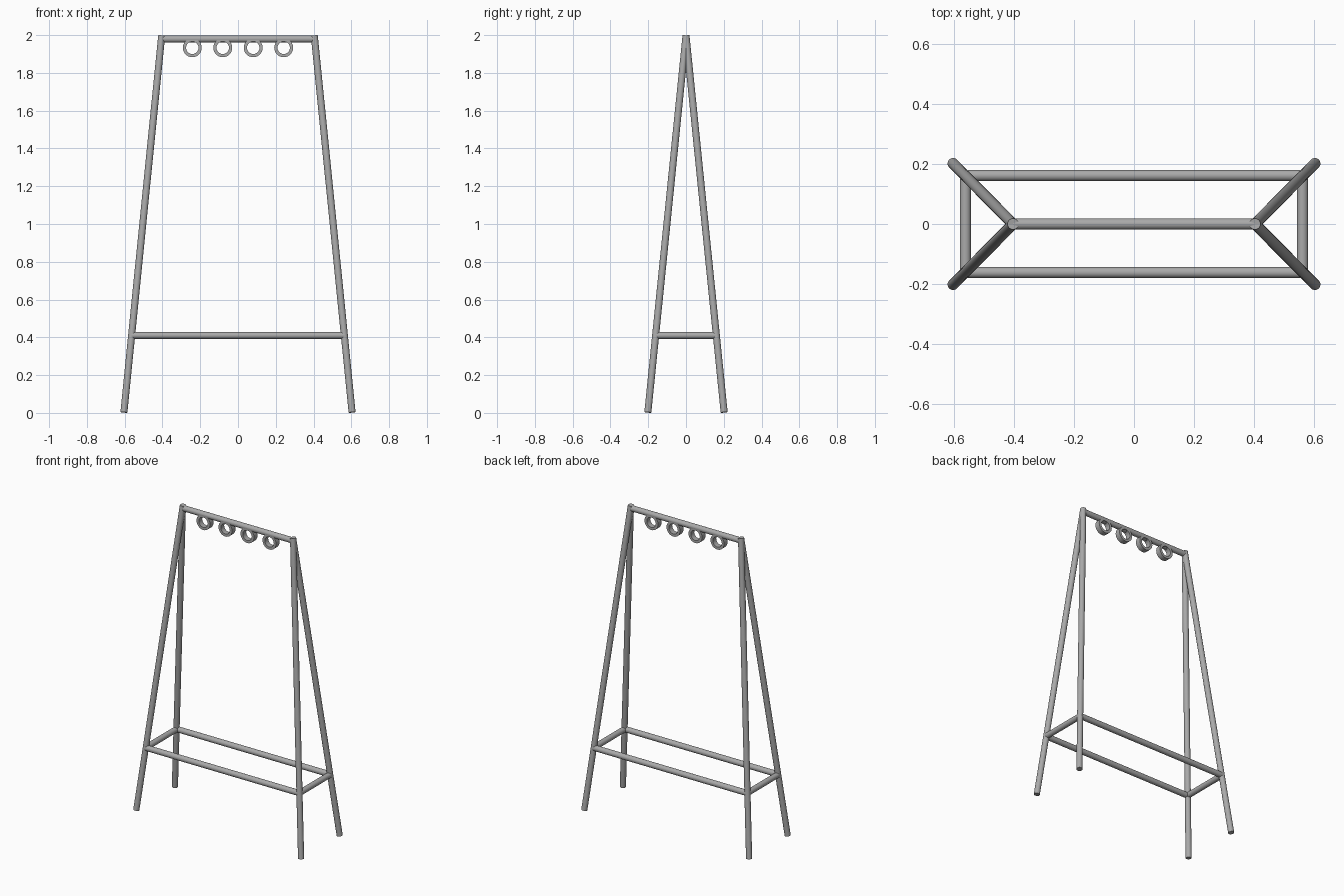
import bpy, bmesh, math
from mathutils import Vector

if "Cube" in bpy.data.objects:
    bpy.data.objects.remove(bpy.data.objects["Cube"], do_unlink=True)

steel = bpy.data.materials.new("grey_steel")
steel.use_nodes = True
GREY = (0.4, 0.4, 0.4, 1)
steel.diffuse_color = GREY
steel.node_tree.nodes["Principled BSDF"].inputs["Base Color"].default_value = GREY

R = 0.0185  # tube radius


def finish(obj, name):
    obj.name = name
    obj.data.materials.append(steel)
    bpy.ops.object.shade_smooth_by_angle(angle=math.radians(40))


def tube(name, a, b):
    a, b = Vector(a), Vector(b)
    d = b - a
    bpy.ops.mesh.primitive_cylinder_add(
        vertices=32, radius=R, depth=d.length, location=(a + b) / 2,
        rotation=d.to_track_quat('Z', 'Y').to_euler())
    finish(bpy.context.object, name)


def ring(name, x, z, outer, inner, depth):
    # square-section profile spun about the y axis
    bm = bmesh.new()
    h = depth / 2
    pts = [(outer, -h), (outer, h), (inner, h), (inner, -h)]
    vs = [bm.verts.new((r, y, 0)) for r, y in pts]
    es = [bm.edges.new((vs[i], vs[(i + 1) % 4])) for i in range(4)]
    bmesh.ops.spin(bm, geom=vs + es, cent=(0, 0, 0), axis=(0, 1, 0),
                   angle=math.tau, steps=32, use_merge=True)
    bmesh.ops.remove_doubles(bm, verts=bm.verts, dist=1e-5)
    bmesh.ops.recalc_face_normals(bm, faces=bm.faces)
    mesh = bpy.data.meshes.new(name)
    bm.to_mesh(mesh)
    bm.free()
    obj = bpy.data.objects.new(name, mesh)
    bpy.context.collection.objects.link(obj)
    obj.location = (x, 0, z)
    bpy.ops.object.select_all(action='DESELECT')
    obj.select_set(True)
    bpy.context.view_layer.objects.active = obj
    finish(obj, name)


# Splayed legs
sides = {"right": -1, "left": 1}
ends = {"front": -1, "back": 1}
for side, sx in sides.items():
    for end, sy in ends.items():
        tube(f"{end}_{side}_leg", (sx * 0.604, sy * 0.202, 0.003), (sx * 0.404, 0, 1.997))

# Top rail and lower brace frame
tube("top_rail", (-0.404, 0, 1.979), (0.404, 0, 1.979))
BX, BY, BZ = 0.563, 0.162, 0.41
for end, sy in ends.items():
    tube(f"{end}_brace", (-BX, sy * BY, BZ), (BX, sy * BY, BZ))
for side, sx in sides.items():
    tube(f"{side}_brace", (sx * BX, -BY, BZ), (sx * BX, BY, BZ))

# Hanging rings under the rail
for i in range(4):
    ring(f"hanging_ring_{i + 1}", -0.242 + i * 0.1613, 1.933, 0.05, 0.033, 0.036)
